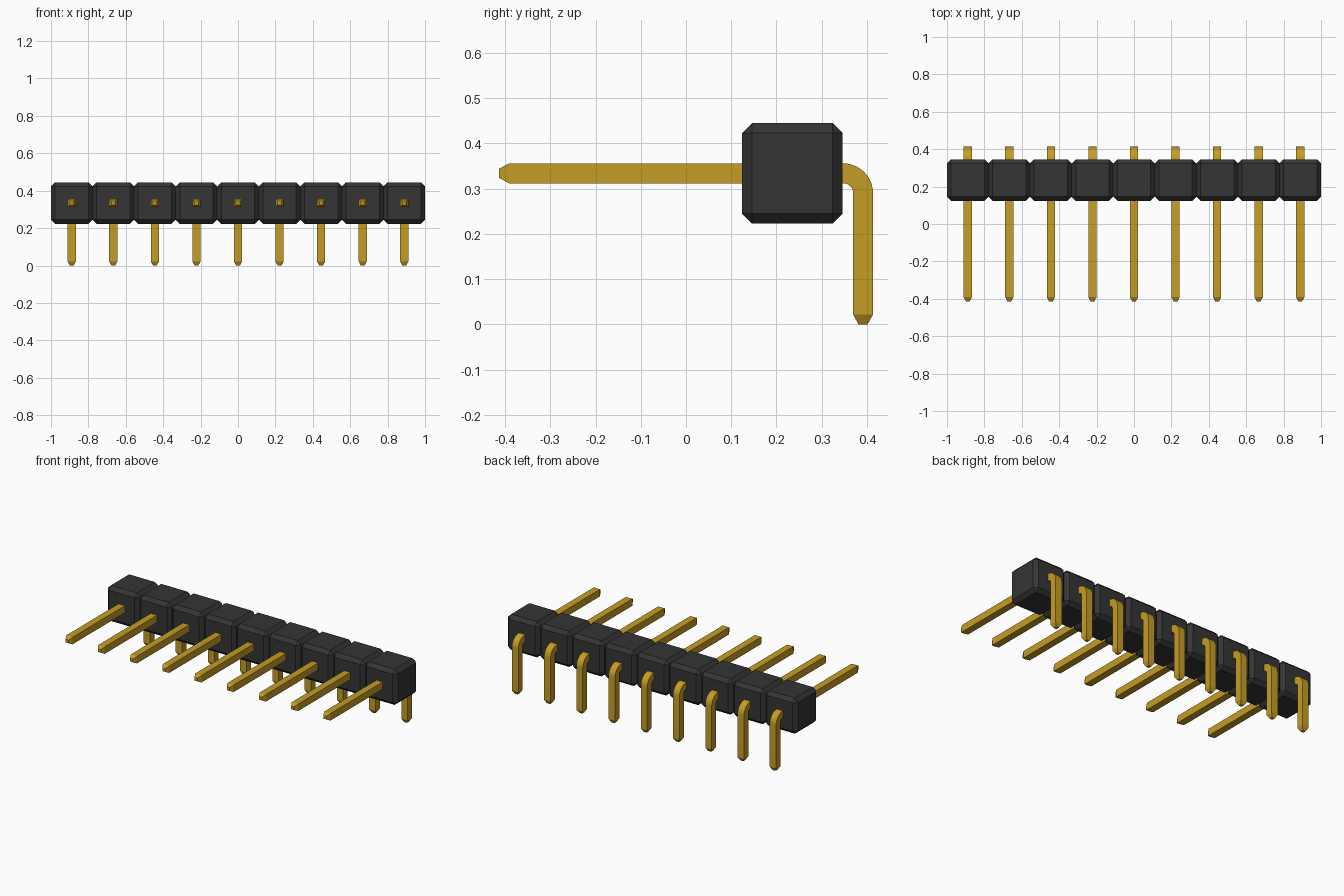
import bpy, bmesh, math
from mathutils import Vector

cube = bpy.data.objects.get("Cube")
if cube:
    bpy.data.objects.remove(cube)

COUNT = 9
PITCH = 2 / COUNT
CHAMFER = 0.022
PIN = 0.022        # half thickness of a pin
TIP = 0.010        # half thickness at the pin tip
PIN_Z = 0.334      # height of the horizontal pin axis
LEG_Y = 0.3915     # depth of the vertical leg axis
BEND = 0.044       # bend radius on the axis
FRONT_Y = -0.4135


def make_material(name, color):
    mat = bpy.data.materials.new(name)
    mat.use_nodes = True
    mat.diffuse_color = color
    bsdf = next(n for n in mat.node_tree.nodes if n.type == 'BSDF_PRINCIPLED')
    bsdf.inputs["Base Color"].default_value = color
    return mat


def finish(bm, name, mat):
    bmesh.ops.recalc_face_normals(bm, faces=bm.faces)
    mesh = bpy.data.meshes.new(name)
    bm.to_mesh(mesh)
    bm.free()
    mesh.materials.append(mat)
    return mesh


def housing_mesh(mat):
    """Cube with every edge chamfered."""
    bm = bmesh.new()
    bmesh.ops.create_cube(bm, size=PITCH)
    bmesh.ops.bevel(bm, geom=bm.edges[:], offset=CHAMFER, segments=1,
                    profile=0.5, affect='EDGES')
    return finish(bm, "housing", mat)


def pin_mesh(mat):
    """Square section swept along a right-angle path with tapered ends."""
    # Stations: (y, z, angle of the path below horizontal, half thickness)
    path = [(FRONT_Y, PIN_Z, 0, TIP), (FRONT_Y + 0.022, PIN_Z, 0, PIN)]
    cy, cz, steps = LEG_Y - BEND, PIN_Z - BEND, 10
    for i in range(steps + 1):
        a = math.pi / 2 * i / steps
        path.append((cy + BEND * math.sin(a), cz + BEND * math.cos(a), a, PIN))
    path += [(LEG_Y, 0.022, math.pi / 2, PIN), (LEG_Y, 0, math.pi / 2, TIP)]

    bm = bmesh.new()
    rings = []
    for y, z, a, h in path:
        normal = Vector((0, math.sin(a), math.cos(a)))
        rings.append([bm.verts.new(Vector((sx * h, y, z)) + normal * sn * h)
                      for sx, sn in ((-1, -1), (1, -1), (1, 1), (-1, 1))])
    for r0, r1 in zip(rings, rings[1:]):
        for k in range(4):
            n = (k + 1) % 4
            bm.faces.new((r0[k], r0[n], r1[n], r1[k]))
    bm.faces.new(rings[0])
    bm.faces.new(rings[-1])
    return finish(bm, "pin", mat)


black = make_material("black plastic", (0.035, 0.035, 0.035, 1))
gold = make_material("gold metal", (0.56, 0.34, 0.018, 1))
housing = housing_mesh(black)
pin = pin_mesh(gold)

# Row of housing blocks, each with its bent pin
pins = []
for i in range(COUNT):
    x = (i - (COUNT - 1) / 2) * PITCH
    block = bpy.data.objects.new(f"housing_block_{i + 1}", housing)
    block.location = (x, 0.235, PIN_Z)
    bent = bpy.data.objects.new(f"bent_pin_{i + 1}", pin)
    bent.location = (x, 0, 0)
    pins.append(bent)
    for ob in (block, bent):
        bpy.context.collection.objects.link(ob)

# Smooth the bend while keeping the square edges and tips sharp
bpy.ops.object.select_all(action='DESELECT')
pins[0].select_set(True)
bpy.context.view_layer.objects.active = pins[0]
bpy.ops.object.shade_smooth_by_angle(angle=math.radians(20))
